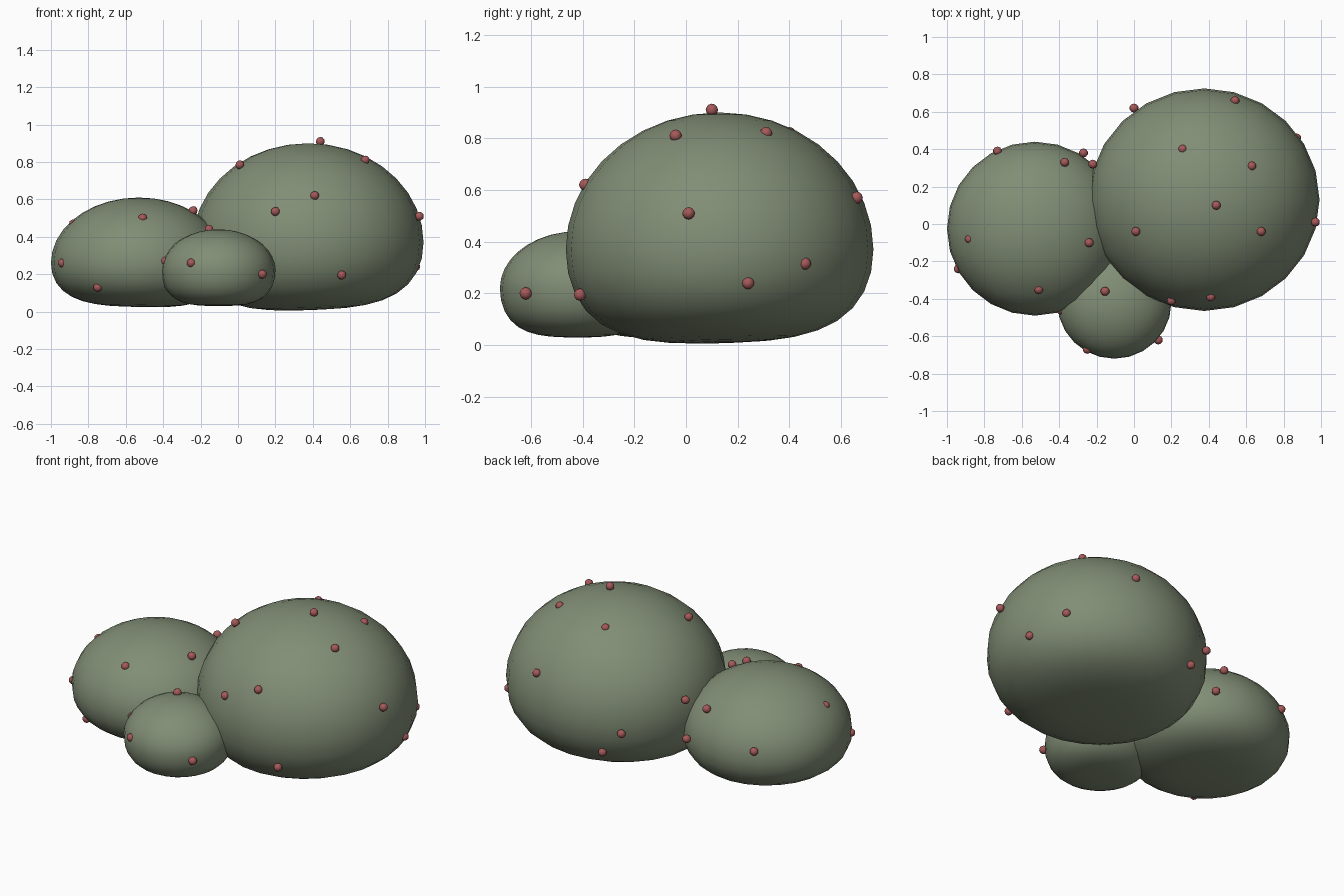
import bpy, bmesh
from math import sqrt
from mathutils import Matrix

if "Cube" in bpy.data.objects:
    bpy.data.objects.remove(bpy.data.objects["Cube"])


def material(name, rgb):
    m = bpy.data.materials.new(name)
    m.diffuse_color = (*rgb, 1)
    m.use_nodes = True
    m.node_tree.nodes["Principled BSDF"].inputs["Base Color"].default_value = m.diffuse_color
    return m


def make_object(name, bm, mat):
    for f in bm.faces:
        f.smooth = True
    me = bpy.data.meshes.new(name)
    bm.to_mesh(me)
    bm.free()
    ob = bpy.data.objects.new(name, me)
    bpy.context.collection.objects.link(ob)
    me.materials.append(mat)
    return ob


leaf = material("leaf_green", (0.22, 0.27, 0.18))
red = material("berry_red", (0.38, 0.10, 0.10))


# Rounded clump: domed on top, flattened underneath, base slightly tilted
def clump(name, centre, rx, ry, height, depth, tilt=(0, 0)):
    bm = bmesh.new()
    bmesh.ops.create_uvsphere(bm, u_segments=24, v_segments=18, radius=1)
    for v in bm.verts:
        x, y, z = v.co
        if z >= 0:
            h = height * z
        else:
            s = min(1, -z)
            h = -depth * (1 - (1 - s) ** 1.5) + s * (tilt[0] * x + tilt[1] * y)
        v.co = (centre[0] + rx * x, centre[1] + ry * y, centre[2] + h)
    return make_object(name, bm, leaf)


clump("large_clump", (0.375, 0.13, 0.37), 0.617, 0.595, 0.53, 0.36, (0.02, 0.015))
clump("left_clump", (-0.53, -0.025, 0.26), 0.47, 0.465, 0.35, 0.235, (-0.01, 0))
clump("small_clump", (-0.105, -0.42, 0.22), 0.305, 0.30, 0.22, 0.19)


# Berries dotted over the surface of each clump
def berries(name, spots):
    bm = bmesh.new()
    for p in spots:
        bmesh.ops.create_icosphere(bm, subdivisions=2, radius=0.024,
                                   matrix=Matrix.Translation(p))
    return make_object(name, bm, red)


berries("large_clump_berries", [
    (0.44, 0.10, 0.91), (0.68, -0.04, 0.81), (0.01, -0.04, 0.785),
    (0.97, 0.01, 0.51), (0.41, -0.39, 0.62), (0.20, -0.41, 0.535),
    (0.555, -0.41, 0.195), (0.87, 0.46, 0.315), (0.95, 0.24, 0.24),
    (0.63, 0.31, 0.82), (0.26, 0.40, 0.82), (0.54, 0.66, 0.57),
    (0.00, 0.62, 0.33), (0.12, 0.63, 0.19), (-0.22, 0.32, 0.48)])
berries("left_clump_berries", [
    (-0.88, -0.08, 0.47), (-0.94, -0.24, 0.26), (-0.51, -0.35, 0.50),
    (-0.24, -0.10, 0.54), (-0.75, -0.38, 0.13), (-0.39, -0.46, 0.27),
    (-0.27, 0.38, 0.28), (-0.37, 0.33, 0.47), (-0.73, 0.39, 0.33)])
berries("small_clump_berries", [
    (-0.155, -0.36, 0.44), (-0.25, -0.67, 0.26), (0.13, -0.62, 0.20)])
